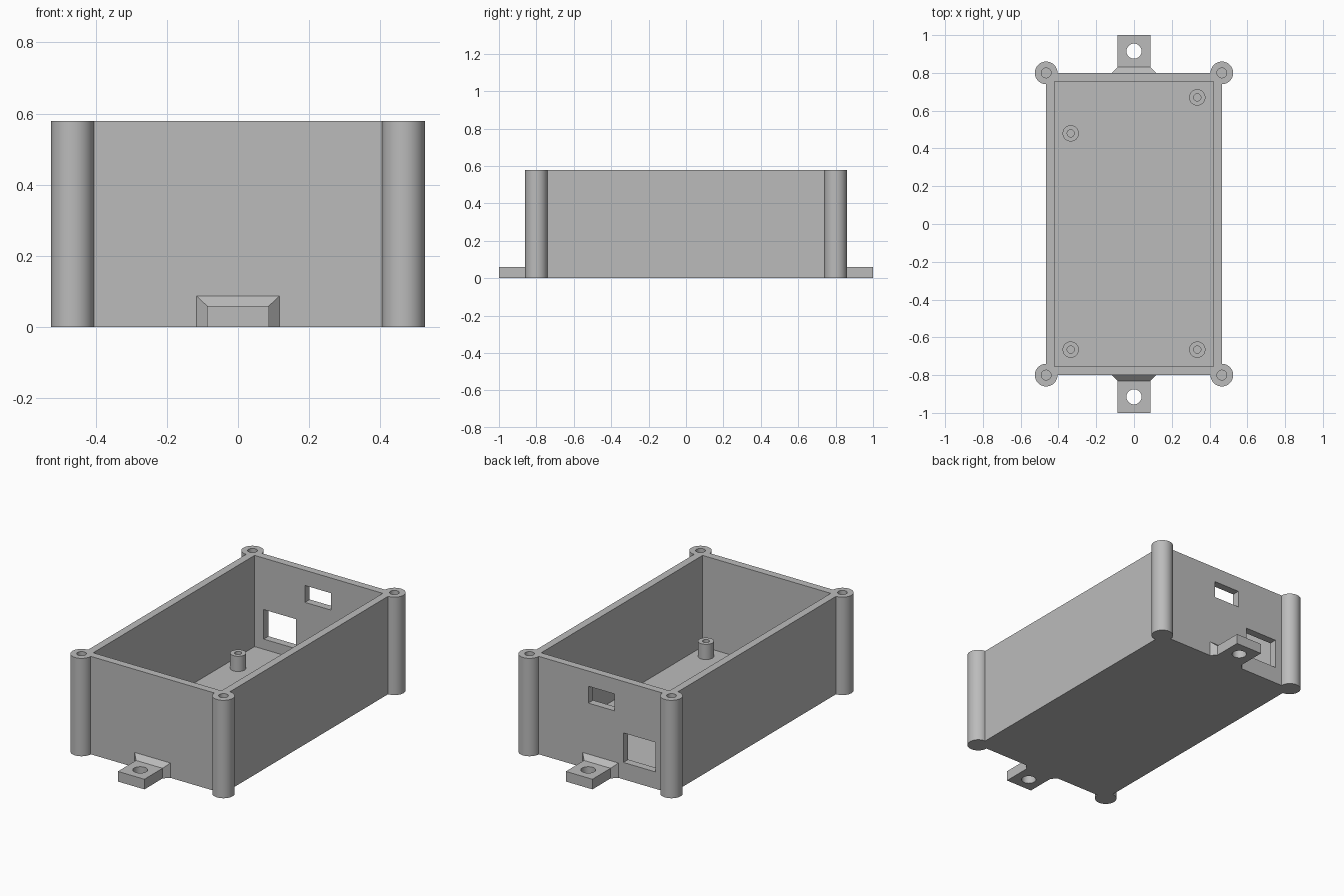
import bpy
import bmesh
from math import radians
from mathutils import Matrix

cube = bpy.data.objects.get("Cube")
if cube:
    bpy.data.objects.remove(cube, do_unlink=True)

# Overall sizes
HALF_X, HALF_Y, HEIGHT = 0.465, 0.80, 0.58
WALL, FLOOR = 0.045, 0.04
POST_R, POST_HOLE_R = 0.06, 0.026
STANDOFF_R, STANDOFF_HOLE_R, STANDOFF_TOP = 0.043, 0.019, 0.13

grey = bpy.data.materials.new("grey plastic")
grey.use_nodes = True
colour = (0.5, 0.5, 0.5, 1)
grey.diffuse_color = colour
grey.node_tree.nodes["Principled BSDF"].inputs["Base Color"].default_value = colour


def make_object(name, bm):
    bmesh.ops.recalc_face_normals(bm, faces=bm.faces)
    mesh = bpy.data.meshes.new(name)
    bm.to_mesh(mesh)
    bm.free()
    mesh.materials.append(grey)
    obj = bpy.data.objects.new(name, mesh)
    bpy.context.collection.objects.link(obj)
    return obj


def box(name, x, y, z):
    """Box from (low, high) pairs."""
    bm = bmesh.new()
    bmesh.ops.create_cube(bm, size=1)
    for v in bm.verts:
        v.co = [lo + (hi - lo) * (c + 0.5) for c, (lo, hi) in zip(v.co, (x, y, z))]
    return make_object(name, bm)


def cylinder(name, x, y, radius, z0, z1):
    bm = bmesh.new()
    bmesh.ops.create_cone(bm, cap_ends=True, segments=48, radius1=radius, radius2=radius,
                          depth=z1 - z0,
                          matrix=Matrix.Translation((x, y, (z0 + z1) / 2)))
    return make_object(name, bm)


def combine(obj, tools, operation):
    """Apply a boolean with each tool in turn, then discard the tools."""
    for tool in tools:
        mod = obj.modifiers.new("bool", 'BOOLEAN')
        mod.operation, mod.solver, mod.object = operation, 'EXACT', tool
    bpy.context.view_layer.update()
    result = bpy.data.meshes.new_from_object(
        obj.evaluated_get(bpy.context.evaluated_depsgraph_get()))
    obj.modifiers.clear()
    obj.data = result
    for tool in tools:
        bpy.data.objects.remove(tool, do_unlink=True)


def smooth(obj):
    bpy.ops.object.select_all(action='DESELECT')
    obj.select_set(True)
    bpy.context.view_layer.objects.active = obj
    bpy.ops.object.shade_smooth_by_angle(angle=radians(30))


# Open box with four round corner posts
corners = [(sx * HALF_X, sy * HALF_Y) for sx in (-1, 1) for sy in (-1, 1)]
body = box("enclosure_body", (-HALF_X, HALF_X), (-HALF_Y, HALF_Y), (0, HEIGHT))
combine(body, [cylinder("post", x, y, POST_R, 0, HEIGHT) for x, y in corners], 'UNION')

# Cavity, screw holes and the two connector openings in the back wall
in_x, in_y = HALF_X - WALL, HALF_Y - WALL
cutters = [box("cavity", (-in_x, in_x), (-in_y, in_y), (FLOOR, HEIGHT + 0.1))]
cutters += [cylinder("screw_hole", x, y, POST_HOLE_R, FLOOR, HEIGHT + 0.1) for x, y in corners]
back = (in_y - 0.05, HALF_Y + 0.05)
cutters.append(box("small_opening", (-0.09, 0.08), back, (0.39, 0.49)))
cutters.append(box("large_opening", (-0.36, -0.15), back, (0.10, 0.275)))
combine(body, cutters, 'DIFFERENCE')
smooth(body)

# Board standoffs on the floor
for i, (x, y) in enumerate([(0.335, 0.67), (-0.335, 0.48), (-0.335, -0.665), (0.335, -0.665)]):
    standoff = cylinder(f"standoff_{i + 1}", x, y, STANDOFF_R, FLOOR - 0.01, STANDOFF_TOP)
    combine(standoff, [cylinder("hole", x, y, STANDOFF_HOLE_R, FLOOR, STANDOFF_TOP + 0.1)],
            'DIFFERENCE')
    smooth(standoff)

# Mounting tabs, flared where they meet the wall
SECTIONS = [(HALF_Y, 0.117, 0.088), (0.83, 0.087, 0.06), (1.0, 0.087, 0.06)]
for name, side in (("front_tab", -1), ("back_tab", 1)):
    bm = bmesh.new()
    rings = [[bm.verts.new((x, side * y, z)) for x, z in ((-w, 0), (w, 0), (w, h), (-w, h))]
             for y, w, h in SECTIONS]
    for a, b in zip(rings, rings[1:]):
        for k in range(4):
            n = (k + 1) % 4
            bm.faces.new((a[k], a[n], b[n], b[k]))
    bm.faces.new(rings[0])
    bm.faces.new(rings[-1])
    tab = make_object(name, bm)
    combine(tab, [cylinder("hole", 0, side * 0.915, 0.04, -0.1, 0.2)], 'DIFFERENCE')
    smooth(tab)
